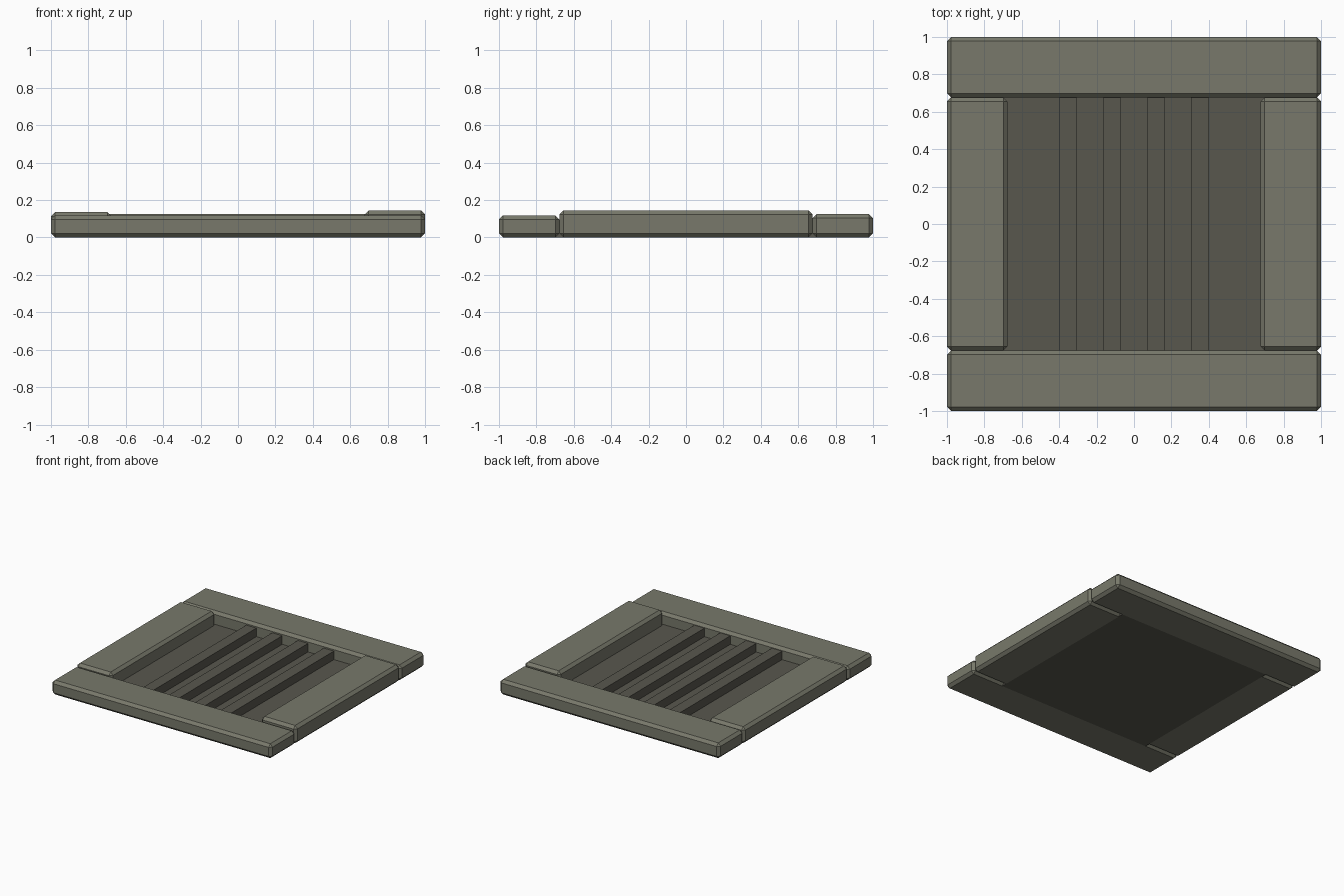
import bpy

if "Cube" in bpy.data.objects:
    bpy.data.objects.remove(bpy.data.objects["Cube"], do_unlink=True)


def make_material(name, color):
    mat = bpy.data.materials.new(name)
    mat.use_nodes = True
    mat.diffuse_color = color
    mat.node_tree.nodes["Principled BSDF"].inputs["Base Color"].default_value = color
    return mat


frame_mat = make_material("olive grey", (0.188, 0.191, 0.147, 1))
grate_mat = make_material("dark olive grey", (0.098, 0.095, 0.076, 1))


def box(name, xs, ys, zs, mat, chamfer=0):
    """Box from its extents, with optional single-segment chamfer."""
    spans = (xs, ys, zs)
    bpy.ops.mesh.primitive_cube_add(size=1, location=[sum(s) / 2 for s in spans])
    obj = bpy.context.object
    obj.name = name
    obj.scale = [s[1] - s[0] for s in spans]
    bpy.ops.object.transform_apply(location=False, rotation=False, scale=True)
    obj.data.materials.append(mat)
    if chamfer:
        mod = obj.modifiers.new("chamfer", "BEVEL")
        mod.width = chamfer
        mod.segments = 1
    return obj


# Frame rails, each a slightly different height
INNER = 0.677
CHAMFER = 0.022
box("front_rail", (-1, 1), (-1, -INNER), (0, 0.118), frame_mat, CHAMFER)
box("back_rail", (-1, 1), (INNER, 1), (0, 0.125), frame_mat, CHAMFER)
box("right_rail", (-1, -INNER), (-INNER, INNER), (0, 0.135), frame_mat, CHAMFER)
box("left_rail", (INNER, 1), (-INNER, INNER), (0, 0.145), frame_mat, CHAMFER)

# Recessed panel closing the bottom
box("base_panel", (-0.7, 0.7), (-0.7, 0.7), (0, 0.022), grate_mat)

# Raised slats running front to back
for i in range(4):
    x = -0.353 + i * 0.235
    box(f"slat_{i + 1}", (x - 0.046, x + 0.046), (-0.68, 0.68), (0.01, 0.092), grate_mat)
